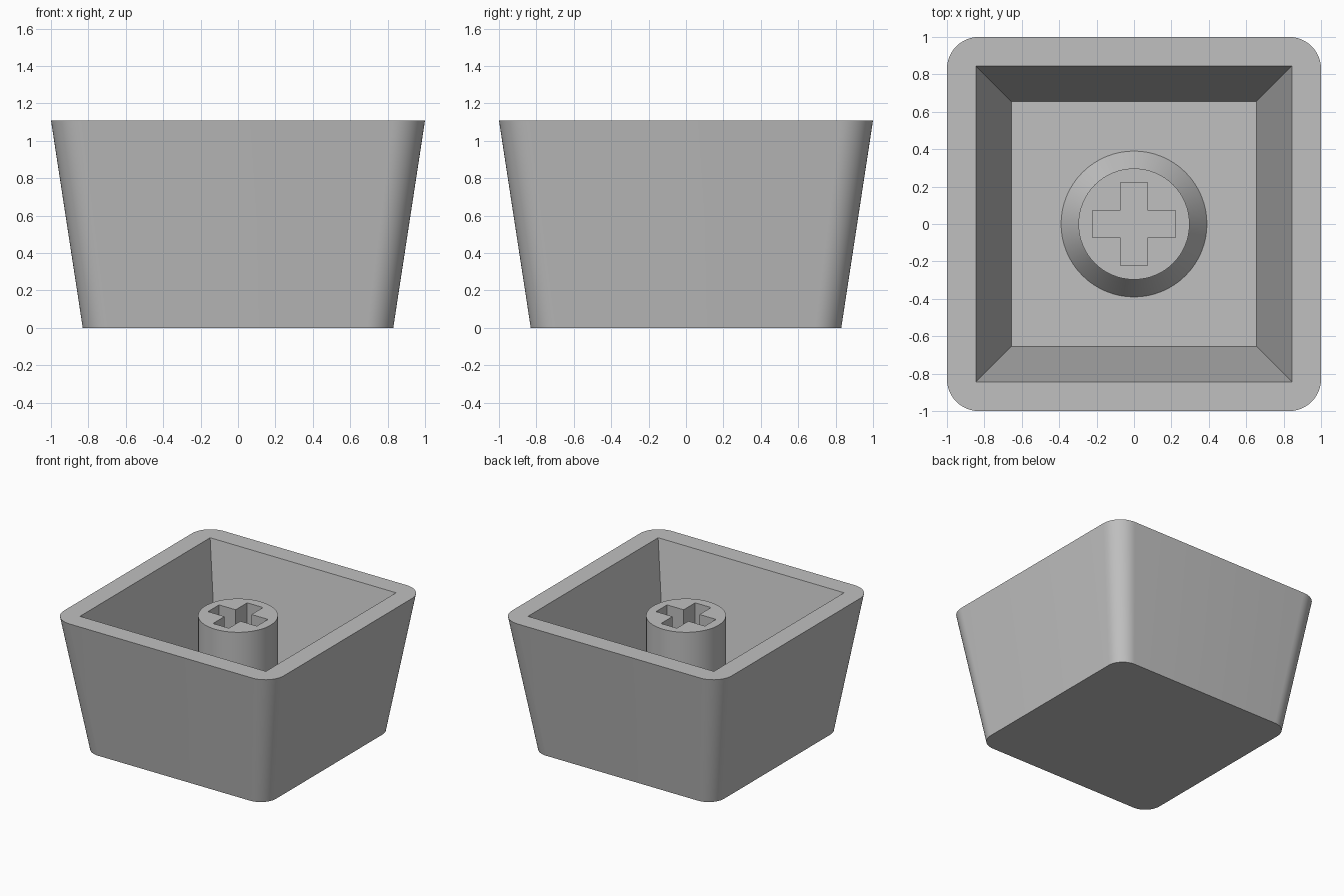
import bpy, bmesh, math

cube = bpy.data.objects.get("Cube")
if cube:
    bpy.data.objects.remove(cube)

grey = bpy.data.materials.new("plain grey")
grey.use_nodes = True
grey.diffuse_color = (0.53, 0.53, 0.53, 1)
grey.node_tree.nodes["Principled BSDF"].inputs["Base Color"].default_value = (0.53, 0.53, 0.53, 1)

HEIGHT, FLOOR, STEM_TOP = 1.11, 0.17, 1.02


def circle(r, n=64):
    return [(r * math.cos(2 * math.pi * i / n), r * math.sin(2 * math.pi * i / n)) for i in range(n)]


def square(h):
    return [(h, h), (-h, h), (-h, -h), (h, -h)]


def rounded_square(h, r, n=12):
    points = []
    for k, (cx, cy) in enumerate(square(h - r)):
        for i in range(n + 1):
            a = math.pi / 2 * (k + i / n)
            points.append((cx + r * math.cos(a), cy + r * math.sin(a)))
    return points


def cross(length, width):
    # one arm end and inner corner, turned four times
    points, arm = [], [(length, -width), (length, width), (width, width)]
    for k in range(4):
        for x, y in arm:
            points.append((x, y))
        arm = [(-y, x) for x, y in arm]
    return points


class Part:
    def __init__(self):
        self.bm = bmesh.new()

    def ring(self, points, z):
        return [self.bm.verts.new((x, y, z)) for x, y in points]

    def skin(self, a, b):
        for i in range(len(a)):
            j = (i + 1) % len(a)
            self.bm.faces.new((a[i], a[j], b[j], b[i]))

    def rim(self, outer, inner):
        # flat face with a hole
        edges = [self.bm.edges.get((r[i - 1], r[i])) for r in (outer, inner) for i in range(len(r))]
        bmesh.ops.triangle_fill(self.bm, use_beauty=True, edges=edges)

    def finish(self, name):
        bmesh.ops.recalc_face_normals(self.bm, faces=self.bm.faces[:])
        mesh = bpy.data.meshes.new(name)
        self.bm.to_mesh(mesh)
        self.bm.free()
        mesh.materials.append(grey)
        obj = bpy.data.objects.new(name, mesh)
        bpy.context.collection.objects.link(obj)
        bpy.ops.object.select_all(action='DESELECT')
        obj.select_set(True)
        bpy.context.view_layer.objects.active = obj
        bpy.ops.object.shade_smooth_by_angle(angle=math.radians(30))


# Tapered open shell with rounded outer corners and a square cavity
shell = Part()
base = shell.ring(rounded_square(0.83, 0.14), 0)
lip = shell.ring(rounded_square(1.0, 0.17), HEIGHT)
mouth = shell.ring(square(0.845), HEIGHT)
floor = shell.ring(square(0.655), FLOOR)
shell.skin(base, lip)
shell.skin(mouth, floor)
shell.bm.faces.new(base)
shell.bm.faces.new(floor)
shell.rim(lip, mouth)
shell.finish("cap_shell")

# Round stem with a flared foot and a cross-shaped socket
stem = Part()
profile = [(0.39, FLOOR - 0.02), (0.39, FLOOR), (0.297, FLOOR + 0.13), (0.297, STEM_TOP)]
rings = [stem.ring(circle(r), z) for r, z in profile]
for lower, upper in zip(rings, rings[1:]):
    stem.skin(lower, upper)
socket_top = stem.ring(cross(0.222, 0.072), STEM_TOP)
socket_floor = stem.ring(cross(0.222, 0.072), STEM_TOP - 0.45)
stem.skin(socket_top, socket_floor)
stem.bm.faces.new(rings[0])
stem.bm.faces.new(socket_floor)
stem.rim(rings[-1], socket_top)
stem.finish("stem")
